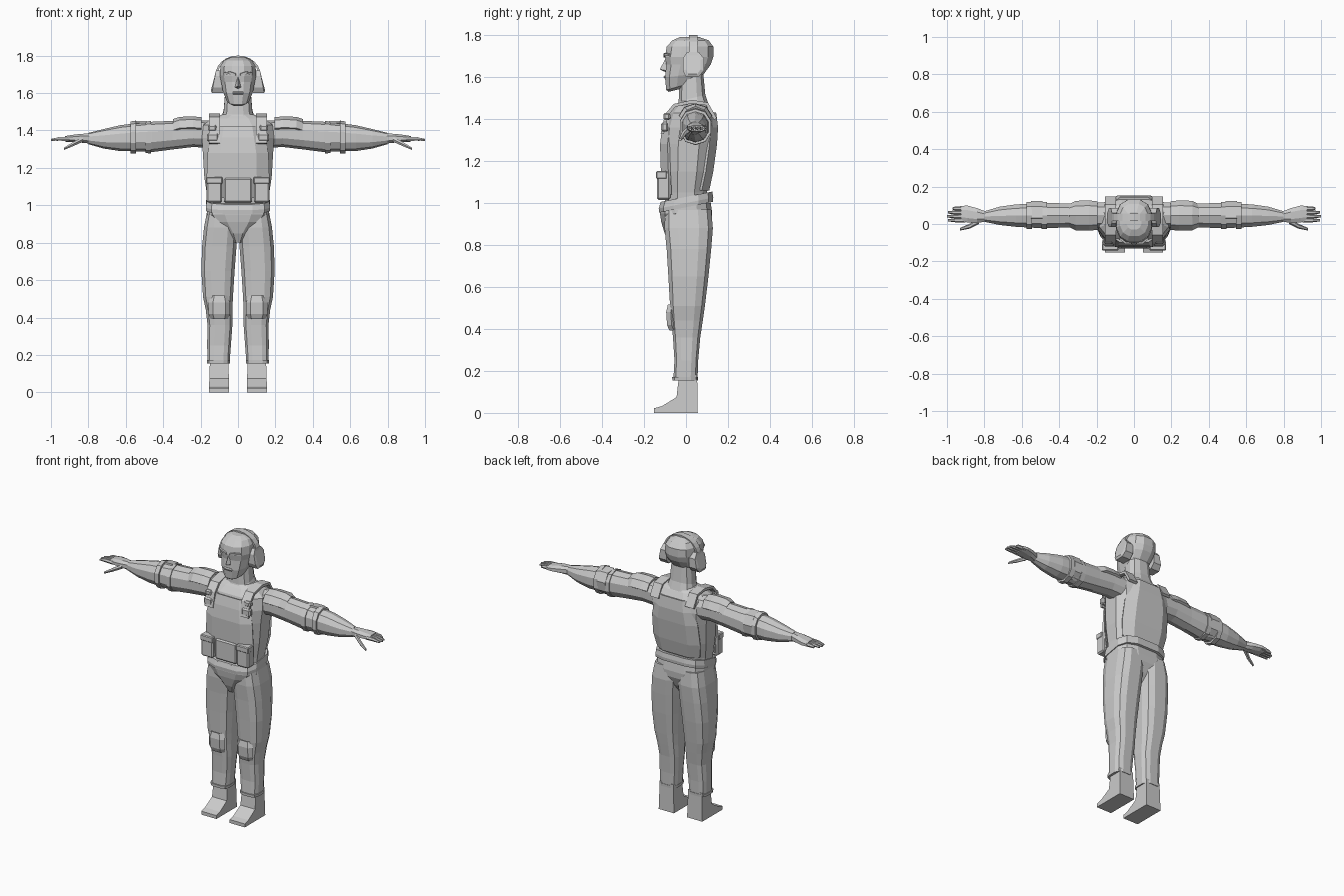
import bpy, bmesh, math
from mathutils import Vector

grey = bpy.data.materials.new("plain grey")
grey.diffuse_color = (0.6, 0.6, 0.6, 1)


def finish(name, bm, mirror=False, thick=0):
    bmesh.ops.recalc_face_normals(bm, faces=bm.faces)
    me = bpy.data.meshes.new(name)
    bm.to_mesh(me)
    bm.free()
    ob = bpy.data.objects.new(name, me)
    bpy.context.collection.objects.link(ob)
    me.materials.append(grey)
    if thick:
        m = ob.modifiers.new("thickness", 'SOLIDIFY')
        m.thickness, m.offset = thick, 0
    if mirror:
        ob.modifiers.new("mirror", 'MIRROR').use_mirror_merge = False
    return ob


def skin(bm, rings):
    """Bridge equal rings of points and close both ends."""
    vs = [[bm.verts.new(p) for p in r] for r in rings]
    n = len(vs[0])
    for a, b in zip(vs, vs[1:]):
        for i in range(n):
            bm.faces.new((a[i], a[(i + 1) % n], b[(i + 1) % n], b[i]))
    bm.faces.new(vs[0][::-1])
    bm.faces.new(vs[-1])


def loft(name, rings, axis='z', n=12, power=0.75, mirror=False):
    """Rings are (position, a0, a1, b0, b1[, slope]); a, b = x, y along z or y, z along x."""
    out = []
    big = math.cos(math.pi / n) ** power
    for t, a0, a1, b0, b1, *s in rings:
        slope, ring = (s[0] if s else 0), []
        for i in range(n):
            w = (i + 0.5) * 2 * math.pi / n
            c, d = [math.copysign(abs(v) ** power / big, v) for v in (math.cos(w), math.sin(w))]
            a, b = (a0 + a1) / 2 + c * (a1 - a0) / 2, (b0 + b1) / 2 + d * (b1 - b0) / 2
            ring.append((a, b, t + slope * (b - (b0 + b1) / 2)) if axis == 'z' else (t, a, b))
        out.append(ring)
    bm = bmesh.new()
    skin(bm, out)
    return finish(name, bm, mirror)


def block(name, x0, x1, y0, y1, z0, z1, bevel=0.008, mirror=False):
    bm = bmesh.new()
    bmesh.ops.create_cube(bm, size=1)
    for v in bm.verts:
        v.co = ((x0 + x1) / 2 + v.co.x * (x1 - x0), (y0 + y1) / 2 + v.co.y * (y1 - y0),
                (z0 + z1) / 2 + v.co.z * (z1 - z0))
    bmesh.ops.bevel(bm, geom=bm.edges[:], offset=bevel, segments=1, affect='EDGES')
    return finish(name, bm, mirror)


def finger(name, pts, n=6):
    """Tapered tube through (x, y, z, radius) points, running roughly along x."""
    bm = bmesh.new()
    skin(bm, [[(x, y + r * math.cos(i * 2 * math.pi / n), z + r * math.sin(i * 2 * math.pi / n))
               for i in range(n)] for x, y, z, r in pts])
    return finish(name, bm, True)


def sheet(name, rows, thick, mirror=False):
    """Thickened panel from rows of points."""
    bm = bmesh.new()
    vs = [[bm.verts.new(p) for p in r] for r in rows]
    for a, b in zip(vs, vs[1:]):
        for i in range(len(a) - 1):
            bm.faces.new((a[i], a[i + 1], b[i + 1], b[i]))
    return finish(name, bm, mirror, thick)


# Torso, collar and neck
loft("torso", [(0.97, -.16, .16, -.10, .10), (1.05, -.165, .165, -.10, .10),
               (1.15, -.18, .18, -.108, .12), (1.28, -.188, .188, -.112, .138),
               (1.36, -.193, .193, -.102, .143), (1.43, -.185, .185, -.08, .132),
               (1.465, -.14, .14, -.05, .11), (1.485, -.085, .085, -.03, .09)], power=0.7)
loft("neck", [(1.43, -.10, .10, -.06, .115, .2), (1.50, -.077, .077, -.035, .092, .25),
              (1.61, -.068, .068, -.03, .082, .2)])

# Vest panels front and back, wrapped round the sides
def panel(name, rows, wrap):
    sheet(name, [[(x * w, y + (wrap if abs(x) == 1 else 0), z) for x in (-1, -.6, .6, 1)]
                 for y, z, w in rows], 0.012)


panel("vest_front", [(-.108, 1.04, .155), (-.114, 1.15, .165), (-.118, 1.28, .16),
                     (-.108, 1.36, .14), (-.092, 1.42, .125)], .035)
panel("vest_back", [(.105, 1.06, .15), (.124, 1.15, .165), (.142, 1.28, .16),
                    (.147, 1.36, .14), (.138, 1.43, .12)], -.035)
sheet("shoulder_strap", [[(x, y, z) for x in (.095, .155)] for y, z in
      [(-.113, 1.33), (-.092, 1.42), (-.055, 1.465), (.03, 1.483), (.10, 1.472), (.14, 1.40)]],
      0.016, True)
block("strap_buckle", .105, .165, -.118, -.085, 1.34, 1.385, mirror=True)
block("strap_clip", .115, .16, -.108, -.075, 1.395, 1.43, mirror=True)
block("side_pouch", .085, .168, -.138, -.075, 1.015, 1.15, mirror=True)
block("middle_pouch", -.075, .075, -.128, -.085, 1.015, 1.145)
block("pouch_flap", .082, .171, -.142, -.09, 1.115, 1.152, .005, mirror=True)

# Belt and hips, with a V-shaped front
loft("belt", [(.98, -.17, .17, -.128, .128, .2), (1.0, -.172, .172, -.13, .13, .2),
              (1.03, -.168, .168, -.12, .125, .2)], power=0.6)
loft("hips", [(.80, -.025, .025, -.075, .06), (.85, -.06, .06, -.10, .095),
              (.91, -.135, .135, -.118, .122), (.95, -.166, .166, -.124, .125),
              (1.0, -.165, .165, -.122, .118)], power=0.65)

# Legs, knee pads and boots
loft("trouser_leg", [(.16, .045, .162, -.06, .055), (.25, .038, .165, -.055, .058),
                     (.36, .03, .163, -.062, .068), (.44, .03, .172, -.07, .08),
                     (.51, .027, .187, -.076, .09), (.65, .018, .196, -.084, .107),
                     (.78, .008, .192, -.092, .12), (.88, .002, .182, -.102, .128),
                     (.97, .004, .165, -.10, .12)], power=0.65, mirror=True)
loft("trouser_cuff", [(.155, .044, .165, -.065, .057), (.172, .042, .167, -.066, .058)],
     power=0.6, mirror=True)
sheet("knee_pad", [[(.10 + x * w, y + (.02 if abs(x) == 1 else 0), z) for x in (-1, -.6, .6, 1)]
      for y, z, w in [(-.073, .395, .042), (-.084, .42, .052), (-.088, .48, .052), (-.08, .515, .04)]],
      0.014, True)
bm = bmesh.new()
side = [(.056, 0), (-.152, 0), (-.152, .022), (-.115, .032), (-.045, .075), (-.033, .18), (.053, .18)]
skin(bm, [[(x, y, z) for y, z in side] for x in (.047, .155)])
for v in bm.verts:  # boot narrows towards the ankle
    v.co.x += (.10 - v.co.x) * .6 * max(0, v.co.z - .02)
finish("boot", bm, True)

# Head, face and headset
loft("head", [(1.54, -.032, .032, -.082, .0, .25), (1.56, -.058, .058, -.094, .06, .28),
              (1.61, -.08, .08, -.10, .09, .12), (1.66, -.09, .09, -.094, .118),
              (1.695, -.097, .097, -.10, .13), (1.745, -.094, .094, -.092, .13),
              (1.775, -.075, .075, -.065, .108), (1.79, -.04, .04, -.03, .065)], power=0.8)
bm = bmesh.new()
tip = [bm.verts.new(p) for p in ((0, -.096, 1.69), (-.02, -.09, 1.63), (.02, -.09, 1.63),
                                 (0, -.125, 1.637), (0, -.09, 1.62))]
for f in ((0, 1, 3), (0, 3, 2), (1, 4, 3), (3, 4, 2), (0, 2, 4, 1)):
    bm.faces.new([tip[i] for i in f])
finish("nose", bm)
block("lips", -.032, .032, -.107, -.08, 1.592, 1.608, .006)
sheet("brow", [[(.012, -.101, 1.693), (.045, -.099, 1.702), (.075, -.075, 1.70)],
               [(.012, -.102, 1.705), (.045, -.101, 1.715), (.075, -.078, 1.71)]], .01, True)
bm = bmesh.new()
cup = [(-.015, 1.63), (.0, 1.60), (.06, 1.60), (.085, 1.63), (.085, 1.69), (.06, 1.72), (.005, 1.72), (-.015, 1.69)]
skin(bm, [[(.08, y, z) for y, z in cup],
          [(.118 + (1.72 - z) * .18, y, z) for y, z in cup],
          [(.125 + (1.70 - z) * .2, .035 + (y - .035) * .7, 1.655 + (z - 1.655) * .75) for y, z in cup]])
finish("ear_cup", bm, True)
sheet("headband", [[(.118 * math.cos(a), y, 1.67 + .125 * math.sin(a) ** .8) for y in (.015, .055)]
                   for a in [i * math.pi / 12 for i in range(1, 12)]], .011)

# Arms with elbow guards and shoulder pads
loft("arm", [(.15, -.02, .115, 1.31, 1.45), (.24, -.02, .112, 1.315, 1.452),
             (.35, -.018, .11, 1.302, 1.448), (.46, -.022, .112, 1.288, 1.443),
             (.54, -.02, .108, 1.292, 1.436), (.63, -.015, .105, 1.293, 1.425),
             (.72, -.005, .092, 1.306, 1.405), (.80, .012, .068, 1.328, 1.386)],
     'x', 10, 0.9, True)
for name, x0, x1, d in (("upper_elbow_band", .465, .495, .005), ("lower_elbow_band", .545, .575, .006)):
    loft(name, [(x0, -.022 - d, .112 + d, 1.286 - d, 1.443 + d),
                (x1, -.022 - d, .112 + d, 1.288 - d, 1.438 + d)], 'x', 10, 0.9, True)
sheet("elbow_guard", [[(x, y, z) for x in (.49, .55)] for y, z in
      [(.03, 1.445), (.09, 1.435), (.118, 1.385), (.11, 1.33), (.07, 1.295)]], .01, True)
sheet("shoulder_pad", [[(x, .045 + y * w, z - dz) for y, z in
      ((-1, 1.412), (-.65, 1.453), (0, 1.468), (.65, 1.453), (1, 1.412))]
      for x, w, dz in ((.195, .07, .004), (.24, .075, 0), (.31, .073, .002), (.345, .055, .014))],
      .014, True)

# Hands
loft("palm", [(.79, .014, .066, 1.33, 1.384), (.84, .005, .085, 1.335, 1.382),
              (.89, .008, .098, 1.338, 1.376), (.925, .015, .097, 1.34, 1.37)], 'x', 8, 0.85, True)
for i, (name, end) in enumerate((("index_finger", .995), ("middle_finger", 1.0),
                                 ("ring_finger", .995), ("little_finger", .97))):
    y = .02 + i * .021
    finger(name, [(.90, y, 1.355, .013), (.955, y, 1.355, .011), (end, y, 1.35, .006)])
finger("thumb", [(.83, .015, 1.352, .015), (.88, -.012, 1.328, .013), (.93, -.028, 1.302, .007)])
